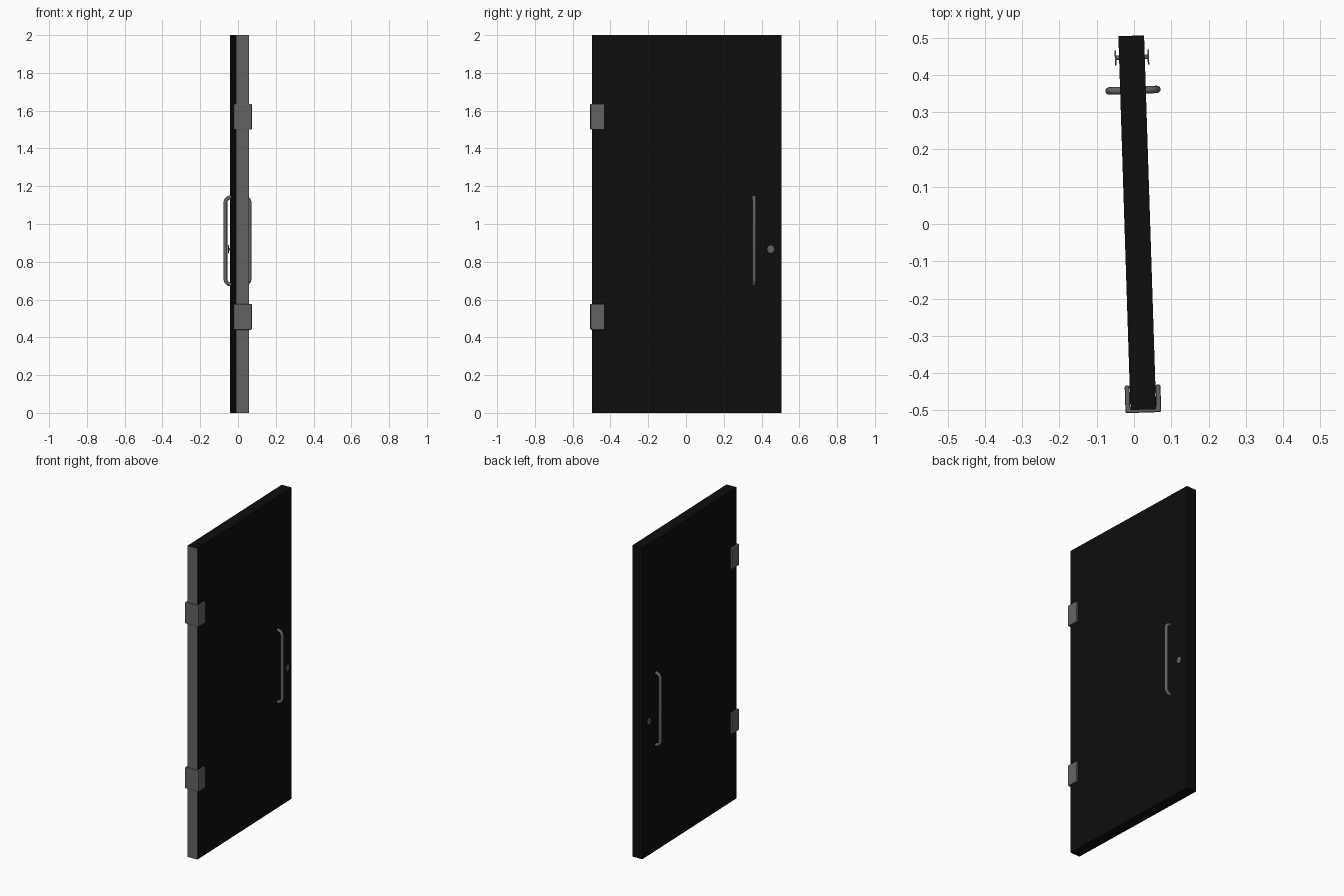
import bpy, bmesh, math

if "Cube" in bpy.data.objects:
    bpy.data.objects.remove(bpy.data.objects["Cube"])

ANGLE = math.radians(1.85)      # the whole door stands slightly ajar
ORIGIN = (0.0088, 0.002, 0)


def material(name, rgb):
    m = bpy.data.materials.new(name)
    m.diffuse_color = (*rgb, 1)
    m.use_nodes = True
    m.node_tree.nodes["Principled BSDF"].inputs["Base Color"].default_value = m.diffuse_color
    return m


black = material("black", (0.004, 0.004, 0.004))
steel = material("steel grey", (0.115, 0.132, 0.128))


def add(name, bm, mats, smooth=False):
    bmesh.ops.recalc_face_normals(bm, faces=bm.faces)
    me = bpy.data.meshes.new(name)
    bm.to_mesh(me)
    bm.free()
    for m in mats:
        me.materials.append(m)
    ob = bpy.data.objects.new(name, me)
    bpy.context.collection.objects.link(ob)
    ob.location, ob.rotation_euler = ORIGIN, (0, 0, ANGLE)
    if smooth:
        me.shade_smooth()
        me.set_sharp_from_angle(angle=math.radians(35))
    return ob


def prism(points, z0, z1):
    bm = bmesh.new()
    face = bm.faces.new([bm.verts.new((x, y, z0)) for x, y in points])
    ext = bmesh.ops.extrude_face_region(bm, geom=[face])["geom"]
    bmesh.ops.translate(bm, vec=(0, 0, z1 - z0),
                        verts=[v for v in ext if isinstance(v, bmesh.types.BMVert)])
    return bm


# door panel: black, with a grey hinge-side edge
T = 0.0345
bm = prism([(-T, -0.5), (T, -0.5), (T, 0.503), (-T, 0.503)], 0, 2)
bm.normal_update()
for f in bm.faces:
    f.material_index = 1 if f.calc_center_median().y < -0.49 else 0
add("door_panel", bm, [black, steel])

# U-shaped hinge brackets wrapped round the edge
o, i = 0.048, 0.0348
for name, z in (("lower_hinge", 0.44), ("upper_hinge", 1.5)):
    bm = prism([(-o, -0.508), (o, -0.508), (o, -0.434), (i, -0.434),
                (i, -0.496), (-i, -0.496), (-i, -0.434), (-o, -0.434)], z, z + 0.136)
    ob = add(name, bm, [steel])
    bev = ob.modifiers.new("bevel", "BEVEL")
    bev.width, bev.segments = 0.004, 2


# pull handles: round bar with rounded bends, swept along a path
def handle(name, side):
    r, reach, lo, hi, y = 0.03, 0.064, 0.68, 1.142, 0.357
    path = [(0.028, lo)]
    for cz, start in ((lo + r, -90), (hi - r, 0)):
        for k in range(9):
            a = math.radians(start + 90 * k / 8)
            path.append((reach - r + r * math.cos(a), cz + r * math.sin(a)))
    path.append((0.028, hi))
    bm, rings, n = bmesh.new(), [], 16
    for k, (x, z) in enumerate(path):
        p, q = path[max(k - 1, 0)], path[min(k + 1, len(path) - 1)]
        d = math.hypot(q[0] - p[0], q[1] - p[1])
        nx, nz = (q[1] - p[1]) / d, -(q[0] - p[0]) / d
        ring = []
        for j in range(n):
            a = 2 * math.pi * j / n
            c, s = 0.01 * math.cos(a), 0.01 * math.sin(a)
            ring.append(bm.verts.new((side * (x + nx * c), y + s, z + nz * c)))
        rings.append(ring)
    for a, b in zip(rings, rings[1:]):
        for j in range(n):
            bm.faces.new((a[j], a[(j + 1) % n], b[(j + 1) % n], b[j]))
    bm.faces.new(rings[0])
    bm.faces.new(rings[-1])
    add(name, bm, [steel], True)


# lock: thin disc held off the door by a short stem
def lock(name, side):
    bm = bmesh.new()
    for rad, x0, x1 in ((0.02, 0.042, 0.046), (0.006, 0.03, 0.043)):
        ring = [(rad * math.cos(2 * math.pi * k / 32), rad * math.sin(2 * math.pi * k / 32))
                for k in range(32)]
        a = [bm.verts.new((side * x0, 0.445 + c, 0.867 + s * 1.1)) for c, s in ring]
        b = [bm.verts.new((side * x1, 0.445 + c, 0.867 + s * 1.1)) for c, s in ring]
        bm.faces.new(a)
        bm.faces.new(b)
        for j in range(32):
            bm.faces.new((a[j], a[(j + 1) % 32], b[(j + 1) % 32], b[j]))
    add(name, bm, [steel], True)


for label, side in (("left", -1), ("right", 1)):
    handle(label + "_pull_handle", side)
    lock(label + "_lock", side)
